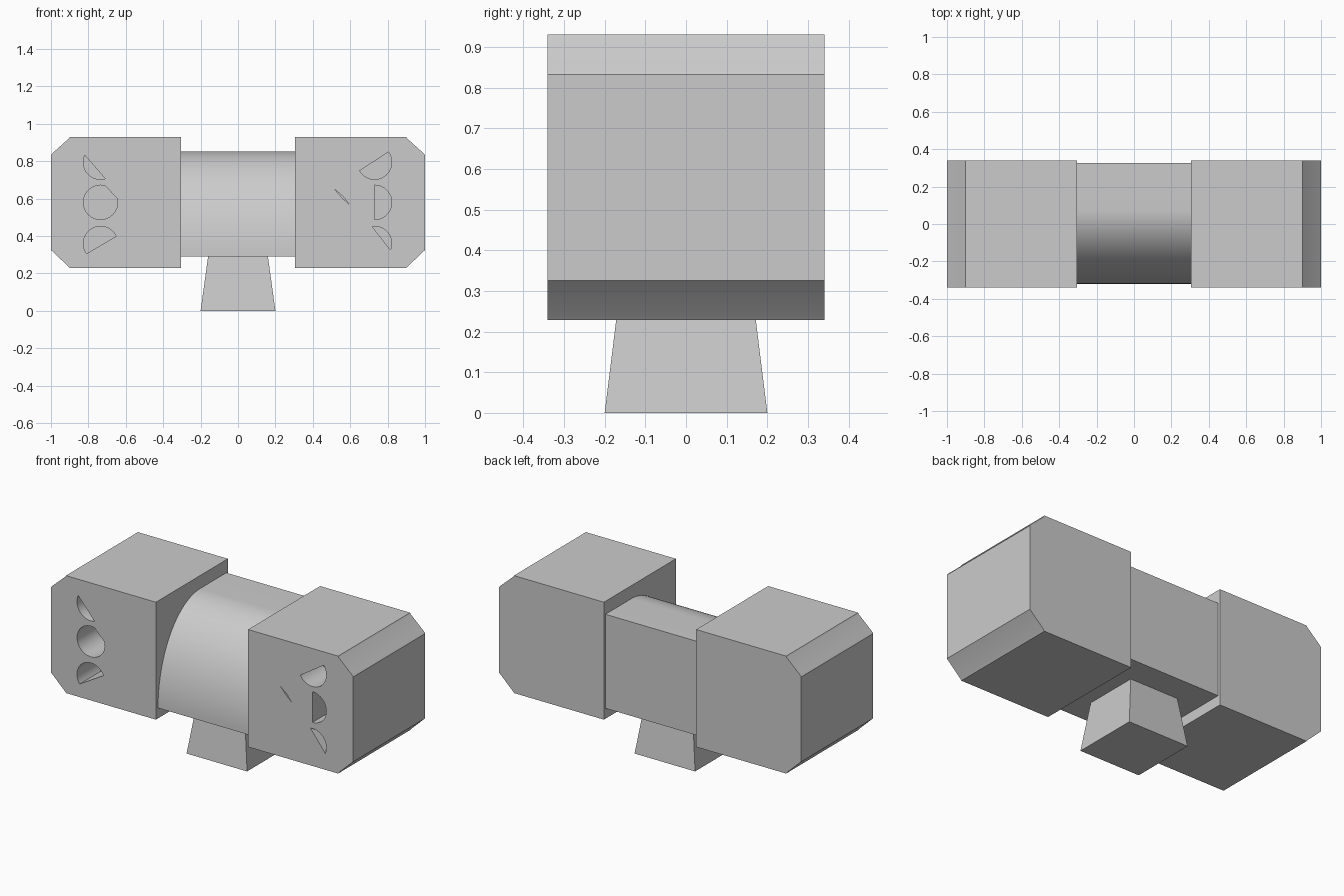
import bpy
import bmesh
from math import sin, cos, pi, atan2, radians

cube = bpy.data.objects.get("Cube")
if cube:
    bpy.data.objects.remove(cube, do_unlink=True)

grey = bpy.data.materials.new("plain_grey")
grey.use_nodes = True
GREY = (0.6, 0.6, 0.6, 1)
grey.diffuse_color = GREY
grey.node_tree.nodes["Principled BSDF"].inputs["Base Color"].default_value = GREY


def extrude(name, points, offset):
    """Solid made by sweeping a closed loop of 3D points along an offset."""
    bm = bmesh.new()
    face = bm.faces.new([bm.verts.new(p) for p in points])
    swept = bmesh.ops.extrude_face_region(bm, geom=[face])["geom"]
    verts = [g for g in swept if isinstance(g, bmesh.types.BMVert)]
    bmesh.ops.translate(bm, verts=verts, vec=offset)
    bmesh.ops.recalc_face_normals(bm, faces=bm.faces)
    mesh = bpy.data.meshes.new(name)
    bm.to_mesh(mesh)
    bm.free()
    mesh.materials.append(grey)
    obj = bpy.data.objects.new(name, mesh)
    bpy.context.collection.objects.link(obj)
    return obj


def activate(obj):
    bpy.ops.object.select_all(action='DESELECT')
    obj.select_set(True)
    bpy.context.view_layer.objects.active = obj


def cut(body, outline, depth):
    """Sink a pocket with the given x, z outline into the front of a body."""
    cutter = extrude("pocket_cutter", [(x, -0.4, z) for x, z in outline],
                     (0, depth + 0.06, 0))
    cutter.hide_render = True
    mod = body.modifiers.new("pocket", 'BOOLEAN')
    mod.operation = 'DIFFERENCE'
    mod.object = cutter
    activate(body)
    bpy.ops.object.modifier_apply(modifier=mod.name)
    bpy.data.objects.remove(cutter, do_unlink=True)


def arc(cx, cz, start, end, radius=0.092, steps=20):
    """Circle segment from start to end angle, closed by its chord."""
    angles = [radians(start + (end - start) * i / steps) for i in range(steps + 1)]
    return [(cx + radius * cos(a), cz + radius * sin(a)) for a in angles]


# Side housings with chamfered outer corners
profile = [(0.305, 0.228), (0.9, 0.228), (0.908, 0.238), (0.992, 0.318),
           (1, 0.325), (1, 0.832), (0.992, 0.843), (0.904, 0.922),
           (0.9, 0.93), (0.305, 0.93)]
left_housing, right_housing = [
    extrude(name, [(side * x, -0.34, z) for x, z in profile], (0, 0.68, 0))
    for name, side in (("left_housing", 1), ("right_housing", -1))]

# Partly covered round pockets in the front faces
pockets = [(right_housing, -0.735, 0.795, 156, 286),
           (right_housing, -0.735, 0.58, 75, 373),
           (right_housing, -0.735, 0.36, 25, 216),
           (left_housing, 0.73, 0.795, -150, 36),
           (left_housing, 0.73, 0.58, -90, 90),
           (left_housing, 0.73, 0.36, -22, 98)]
for body, cx, cz, start, end in pockets:
    cut(body, arc(cx, cz, start, end), 0.2)

# Thin slanted slit
cut(left_housing, [(0.515, 0.652), (0.557, 0.604), (0.595, 0.57), (0.56, 0.613)], 0.1)

for body in (left_housing, right_housing):
    activate(body)
    bpy.ops.object.shade_smooth_by_angle(angle=radians(25))

# Centre barrel: flat back and underside, rounded front
section = [(0.325, 0.29), (0.325, 0.852)]
for i in range(33):
    a = pi / 2 * i / 32
    section.append((0.08 - 0.4 * sin(a), 0.29 + 0.562 * cos(a)))
barrel = extrude("centre_barrel", [(-0.306, y, z) for y, z in section], (0.612, 0, 0))
activate(barrel)
bpy.ops.object.shade_smooth_by_angle(angle=radians(25))

# Tapered foot
square = [(-1, -1), (1, -1), (1, 1), (-1, 1)]
foot = extrude("foot", [(0.2 * x, 0.2 * y, 0) for x, y in square], (0, 0, 0.29))
for v in foot.data.vertices:
    if v.co.z > 0.1:
        v.co.x *= 0.8
        v.co.y *= 0.82
